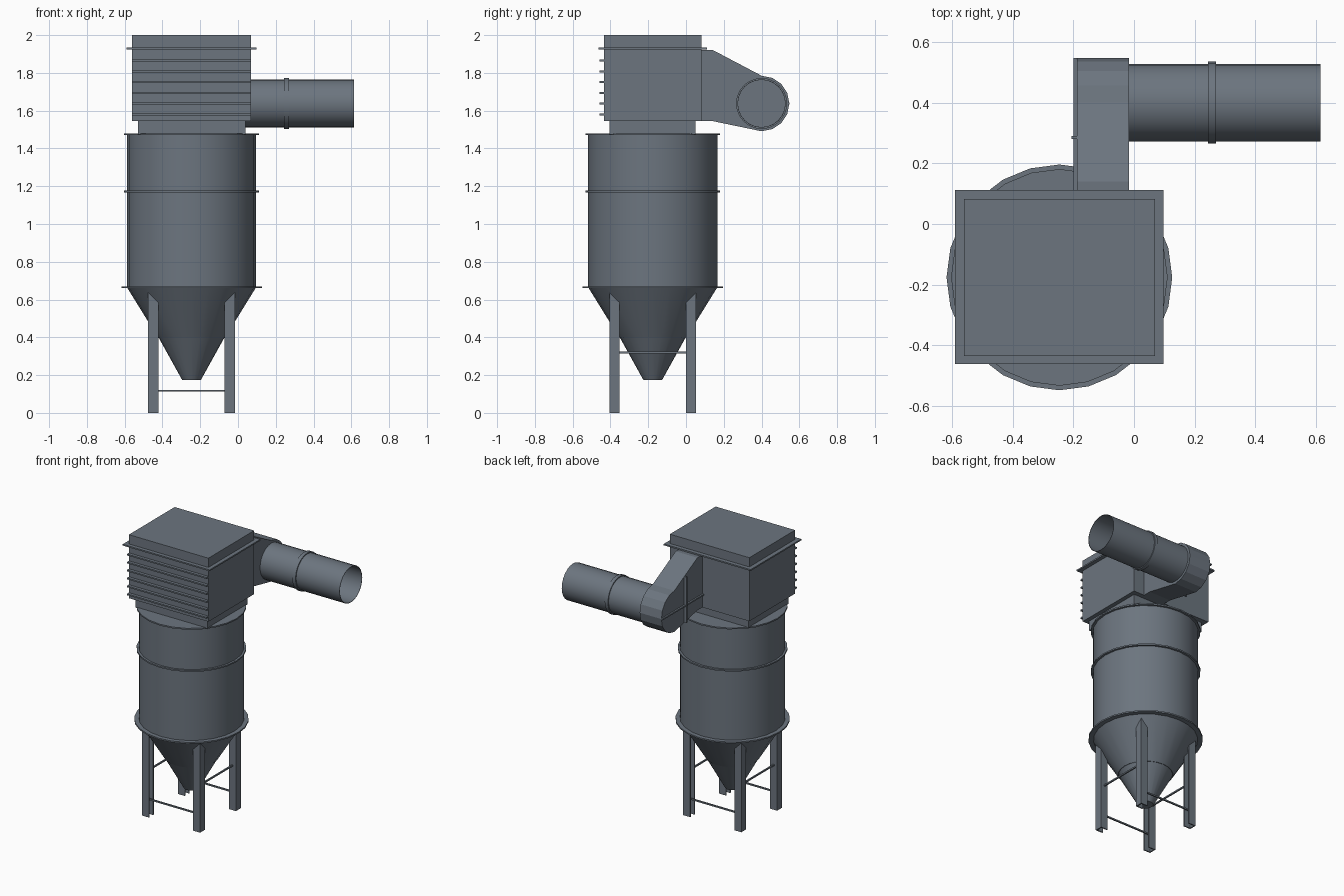
import bpy, bmesh, math
from mathutils import Matrix, Vector

if "Cube" in bpy.data.objects:
    bpy.data.objects.remove(bpy.data.objects["Cube"], do_unlink=True)

steel = bpy.data.materials.new("slate_grey_steel")
steel.use_nodes = True
COLOUR = (0.15, 0.178, 0.212, 1)
steel.diffuse_color = COLOUR
steel.node_tree.nodes["Principled BSDF"].inputs["Base Color"].default_value = COLOUR

CX, CY = -0.246, -0.176      # axis of the vessel
PIPE_Y, PIPE_Z = 0.4, 1.638  # axis of the outlet pipe
SIDES = 24


def finish(name, bm, smooth=False):
    bmesh.ops.recalc_face_normals(bm, faces=bm.faces)
    mesh = bpy.data.meshes.new(name)
    bm.to_mesh(mesh)
    bm.free()
    ob = bpy.data.objects.new(name, mesh)
    bpy.context.collection.objects.link(ob)
    mesh.materials.append(steel)
    if smooth:
        bpy.ops.object.select_all(action='DESELECT')
        ob.select_set(True)
        bpy.context.view_layer.objects.active = ob
        bpy.ops.object.shade_smooth_by_angle(angle=math.radians(35))
    return ob


def box(name, x, y, z):
    bm = bmesh.new()
    size = Matrix.Diagonal((x[1] - x[0], y[1] - y[0], z[1] - z[0], 1))
    centre = Vector((sum(x), sum(y), sum(z))) / 2
    bmesh.ops.create_cube(bm, size=1, matrix=Matrix.Translation(centre) @ size)
    return finish(name, bm)


def lathe(name, profile, matrix, closed=False):
    """Turn (radius, height) points round the local z axis."""
    bm = bmesh.new()
    rings = []
    for r, h in profile:
        rings.append([bm.verts.new((r * math.cos(math.tau * i / SIDES),
                                    r * math.sin(math.tau * i / SIDES), h))
                      for i in range(SIDES)])
    pairs = list(zip(rings, rings[1:]))
    if closed:
        pairs.append((rings[-1], rings[0]))
    for a, b in pairs:
        for i in range(SIDES):
            j = (i + 1) % SIDES
            bm.faces.new((a[i], a[j], b[j], b[i]))
    if not closed:
        bm.faces.new(rings[0])
        bm.faces.new(rings[-1])
    bm.transform(matrix)
    return finish(name, bm, True)


def prism(name, points, offset):
    """Extrude a flat outline of 3D points along offset."""
    bm = bmesh.new()
    face = bm.faces.new([bm.verts.new(p) for p in points])
    new = bmesh.ops.extrude_face_region(bm, geom=[face])["geom"]
    verts = [v for v in new if isinstance(v, bmesh.types.BMVert)]
    bmesh.ops.translate(bm, verts=verts, vec=offset)
    # the starting face is kept by the extrusion only when it still bounds the solid
    bmesh.ops.holes_fill(bm, edges=[e for e in bm.edges if e.is_boundary], sides=0)
    return finish(name, bm)


# Vessel: cylinder, two-stage hopper and flange rings
vessel = Matrix.Translation((CX, CY, 0))
lathe("vessel_body", [(0.342, 0.665), (0.342, 1.475)], vessel)
lathe("upper_hopper", [(0.342, 0.665), (0.178, 0.40)], vessel)
lathe("lower_hopper", [(0.175, 0.40), (0.05, 0.175)], vessel)
for name, r, z in (("top_flange", 0.357, 1.475), ("middle_flange", 0.357, 1.173),
                   ("bottom_flange", 0.372, 0.665)):
    lathe(name, [(r, z - 0.005), (r, z + 0.005)], vessel)

# Filter housing: neck, box, lid flange and front slats
box("housing_neck", (-0.53, 0.04), (-0.405, 0.05), (1.475, 1.55))
box("housing_box", (-0.56, 0.07), (-0.435, 0.083), (1.545, 2.0))
box("lid_flange", (-0.59, 0.098), (-0.462, 0.112), (1.924, 1.934))
for i in range(6):
    z = 1.58 + i * 0.057
    box(f"front_slat_{i + 1}", (-0.56, 0.07), (-0.457, -0.43), (z - 0.005, z + 0.005))

# Duct: tapered arm with a rounded end
R = 0.147
outline = [(0.07, 1.545), (0.14, 1.545)]
for i in range(9):
    a = -math.pi / 2 + math.pi * i / 8
    outline.append((PIPE_Y + R * math.cos(a), PIPE_Z + R * math.sin(a)))
outline += [(0.14, 1.922), (0.07, 1.922)]
prism("duct_arm", [(-0.188, y, z) for y, z in outline], (0.172, 0, 0))
box("duct_long_rib", (-0.2, -0.187), (0.083, 0.547), (PIPE_Z - 0.005, PIPE_Z + 0.005))
box("duct_upright_rib", (-0.206, -0.187), (0.28, 0.29), (1.515, 1.845))

# Outlet pipe: open tube with a joint ring
pipe = Matrix.Translation((0, PIPE_Y, PIPE_Z)) @ Matrix.Rotation(math.pi / 2, 4, 'Y')
lathe("outlet_pipe", [(0.128, -0.02), (0.128, 0.615), (0.125, 0.615), (0.125, -0.02)],
      pipe, closed=True)
lathe("pipe_ring", [(0.127, 0.244), (0.135, 0.244), (0.135, 0.27), (0.127, 0.27)],
      pipe, closed=True)

# Legs: channel sections opening inwards
OUT, IN, T = 0.23, 0.175, 0.008
channel = [(OUT, IN), (OUT, OUT), (IN, OUT), (IN, OUT - T),
           (OUT - T, OUT - T), (OUT - T, IN + T), (IN, IN + T), (IN, IN)]
for sx, side in ((1, "left"), (-1, "right")):
    for sy, end in ((-1, "front"), (1, "back")):
        prism(f"{end}_{side}_leg",
              [(CX + sx * x, CY + sy * y, 0) for x, y in channel], (0, 0, 0.66))

# Braces between the legs
MID, H = (OUT + IN) / 2, 0.005
for s, end, side in ((-1, "front", "right"), (1, "back", "left")):
    y, x = CY + s * MID, CX + s * MID
    box(f"{end}_brace", (CX - OUT + T, CX + OUT - T), (y - H, y + H), (0.112, 0.122))
    box(f"{side}_brace", (x - H, x + H), (CY - IN - T, CY + IN + T), (0.315, 0.325))
